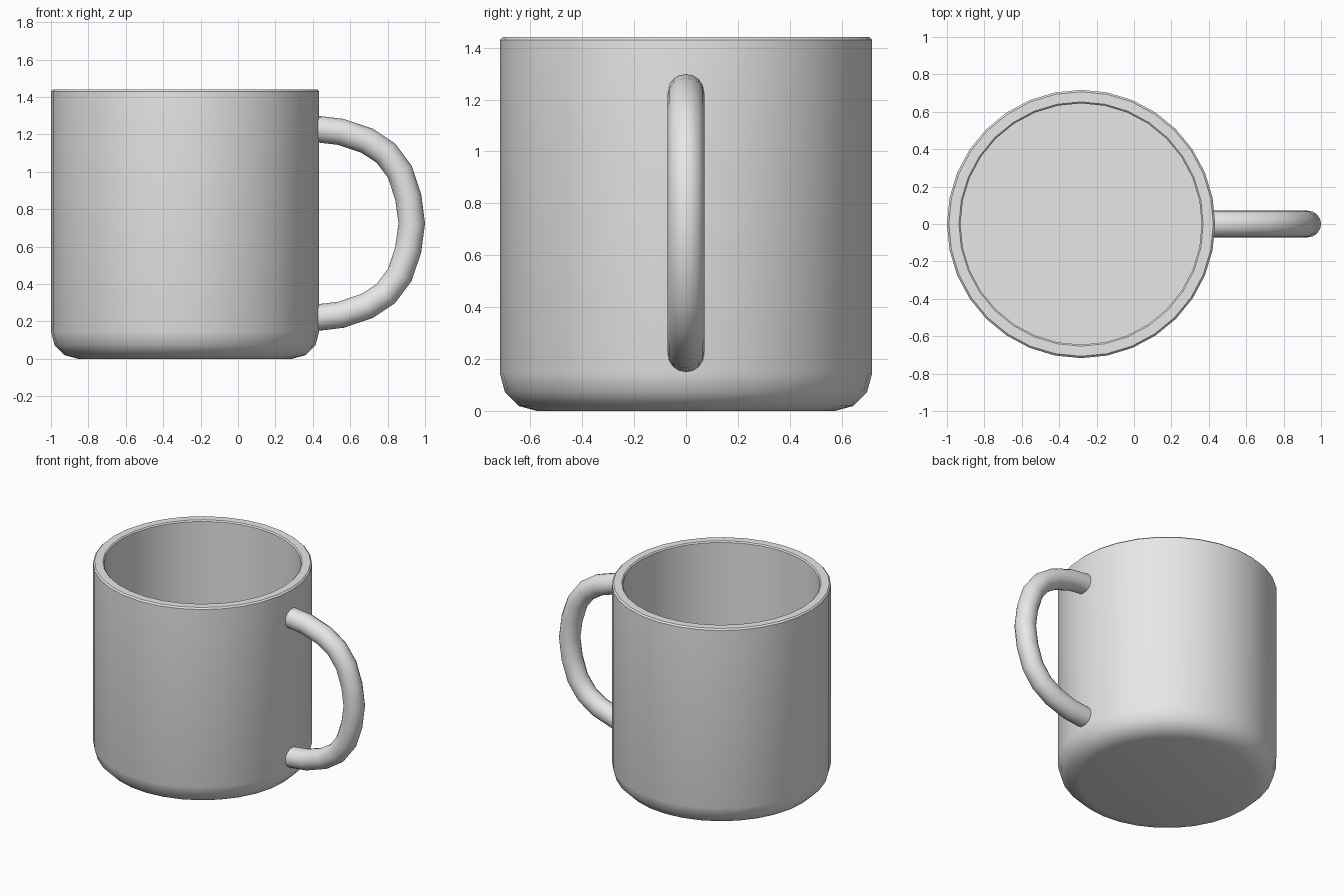
import bpy
import bmesh
from math import cos, sin, pi, radians
from mathutils import Vector

cube = bpy.data.objects.get("Cube")
if cube:
    bpy.data.objects.remove(cube, do_unlink=True)

CENTRE_X = -0.283
RADIUS = 0.717
HEIGHT = 1.44
SIDES = 32

# Single grey glaze
glaze = bpy.data.materials.new("grey glaze")
glaze.use_nodes = True
grey = (0.8, 0.8, 0.8, 1)
glaze.diffuse_color = grey
glaze.node_tree.nodes["Principled BSDF"].inputs["Base Color"].default_value = grey


def smooth(obj):
    bpy.ops.object.select_all(action="DESELECT")
    obj.select_set(True)
    bpy.context.view_layer.objects.active = obj
    bpy.ops.object.shade_smooth_by_angle(angle=radians(40))


def lathe(name, profile):
    """Turn an open (radius, height) profile into a solid capped at both ends."""
    bm = bmesh.new()
    rings = [[bm.verts.new((r * cos(2 * pi * i / SIDES), r * sin(2 * pi * i / SIDES), z))
              for i in range(SIDES)] for r, z in profile]
    for low, high in zip(rings, rings[1:]):
        for i in range(SIDES):
            j = (i + 1) % SIDES
            bm.faces.new((low[i], low[j], high[j], high[i]))
    bm.faces.new(rings[0][::-1])
    bm.faces.new(rings[-1])
    mesh = bpy.data.meshes.new(name)
    bm.to_mesh(mesh)
    bm.free()
    mesh.materials.append(glaze)
    obj = bpy.data.objects.new(name, mesh)
    bpy.context.collection.objects.link(obj)
    smooth(obj)
    return obj


# Cup: rounded foot, straight wall, chamfered rim, hollow inside
FOOT = 0.145
foot = [(RADIUS - FOOT + FOOT * sin(a), FOOT - FOOT * cos(a))
        for a in (pi / 6 * k for k in range(4))]
rim = [(RADIUS, HEIGHT - 0.01), (RADIUS - 0.01, HEIGHT),
       (0.653, HEIGHT), (0.645, HEIGHT - 0.008)]
cup = lathe("cup_body", foot + rim + [(0.645, 0.08)])
cup.location.x = CENTRE_X

# Handle: round tube along a path mirrored about mid height
MIDDLE = 0.724
upper = [(0.39, 1.226), (0.44, 1.226), (0.55, 1.213), (0.69, 1.166),
         (0.79, 1.10), (0.865, 1.0), (0.91, 0.865)]
path = upper + [(0.929, MIDDLE)] + [(x, 2 * MIDDLE - z) for x, z in reversed(upper)]
curve = bpy.data.curves.new("handle", "CURVE")
curve.dimensions = "3D"
curve.bevel_depth = 0.071
curve.bevel_resolution = 6
curve.use_fill_caps = True
spline = curve.splines.new("POLY")
spline.points.add(len(path) - 1)
for point, (x, z) in zip(spline.points, path):
    point.co = Vector((x, 0, z, 1))
curve.materials.append(glaze)
handle = bpy.data.objects.new("handle", curve)
bpy.context.collection.objects.link(handle)
bpy.ops.object.select_all(action="DESELECT")
handle.select_set(True)
bpy.context.view_layer.objects.active = handle
bpy.ops.object.convert(target="MESH")
smooth(bpy.context.view_layer.objects.active)
